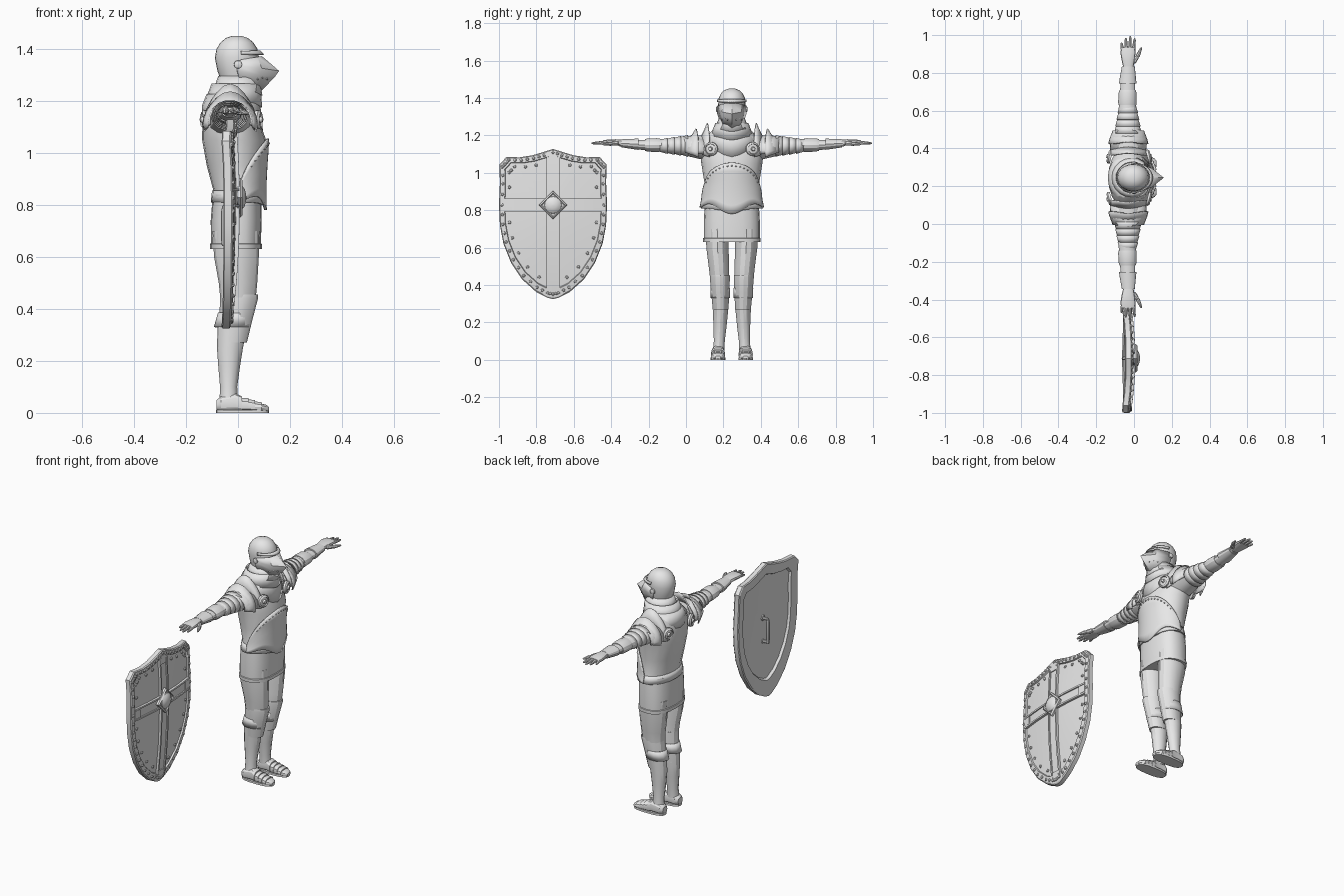
import bpy, bmesh, math
from mathutils import Vector

cube = bpy.data.objects.get("Cube")
if cube:
    bpy.data.objects.remove(cube, do_unlink=True)

steel = bpy.data.materials.new("steel_grey")
steel.use_nodes = True
steel.diffuse_color = (.8, .8, .8, 1)
steel.node_tree.nodes["Principled BSDF"].inputs["Base Color"].default_value = steel.diffuse_color

BODY = Vector((0, .245, 0))      # the figure stands beside its shield
SHIELD = Vector((0, -.711, 0))
made = []


def finish(bm, name, origin=BODY, solid=0):
    bmesh.ops.recalc_face_normals(bm, faces=bm.faces)
    mesh = bpy.data.meshes.new(name)
    bm.to_mesh(mesh)
    bm.free()
    mesh.materials.append(steel)
    ob = bpy.data.objects.new(name, mesh)
    ob.location = origin
    bpy.context.collection.objects.link(ob)
    if solid:
        mod = ob.modifiers.new("thickness", 'SOLIDIFY')
        mod.thickness, mod.offset = solid, 0
    made.append(ob)
    return ob


def skin(bm, rows, closed=True):
    """Bridge successive rows of points with quads."""
    rows = [[bm.verts.new(p) for p in row] for row in rows]
    for a, b in zip(rows, rows[1:]):
        n = len(a)
        for i in range(n if closed else n - 1):
            j = (i + 1) % n
            bm.faces.new((a[i], a[j], b[j], b[i]))
    return rows


def loft(name, rings, axis='z', n=20, power=1, caps=True, solid=0):
    """Rings are (position, centre a, centre b, radius a, radius b, front dip)."""
    rows = []
    for pos, ca, cb, ra, rb, *dip in rings:
        row = []
        for i in range(n):
            t = math.tau * i / n
            c, s = math.cos(t), math.sin(t)
            a = ca + ra * math.copysign(abs(c) ** power, c)
            b = cb + rb * math.copysign(abs(s) ** power, s)
            p = pos - (dip[0] * max(0, c) ** 6 if dip else 0)
            row.append({'z': (a, b, p), 'y': (a, p, b), 'x': (p, a, b)}[axis])
        rows.append(row)
    bm = bmesh.new()
    rows = skin(bm, rows)
    if caps:
        bm.faces.new(rows[0])
        bm.faces.new(rows[-1])
    return finish(bm, name, solid=solid)


def turned(name, spots, normal, profile, n=8, origin=BODY):
    """Turned discs, domes or rods: a (radius, height) profile at each spot."""
    bm = bmesh.new()
    turn = Vector(normal).to_track_quat('Z', 'Y')
    for spot in spots:
        rows = [[Vector(spot) + turn @ Vector((r * math.cos(math.tau * i / n),
                 r * math.sin(math.tau * i / n), h)) for i in range(n)] for r, h in profile]
        rows = skin(bm, rows)
        bm.faces.new(rows[0])
        bm.faces.new(rows[-1])
    return finish(bm, name, origin)


def rod(name, p, q, r0, r1):
    d = Vector(q) - Vector(p)
    return turned(name, [p], d, [(r0 * .7, 0), (r0, d.length * .15), (r1, d.length * .85),
                                 (r1 * .5, d.length)])


# Torso: cuirass, lower breastplate with rivets, skirt
TORSO = [(.815, 0, 0, .097, .16, .02), (.86, 0, 0, .096, .15), (.95, -.01, 0, .11, .147),
         (1.05, -.015, 0, .123, .163), (1.12, -.027, 0, .11, .172), (1.18, -.03, 0, .1, .15),
         (1.23, -.02, 0, .085, .1)]
loft("cuirass", TORSO)


def torso_point(t, z, grow):
    for a, b in zip(TORSO, TORSO[1:]):
        if z <= b[0] or b is TORSO[-1]:
            f = (z - a[0]) / (b[0] - a[0])
            xc, rx, ry = (a[k] + (b[k] - a[k]) * f for k in (1, 3, 4))
            return Vector((xc + (rx + grow) * math.cos(t), (ry + grow) * math.sin(t), z))


def plate_top(t):
    return .83 + .225 * math.cos(t * .95) ** .8


angles = [math.radians(-90 + 7.5 * i) for i in range(25)]
bm = bmesh.new()
low = [.815 - .035 * max(0, math.cos(t)) ** 8 + .02 * math.sin(2 * t) ** 2 for t in angles]
skin(bm, [[torso_point(t, lo + (plate_top(t) - lo) * k / 6, .008) for t, lo in zip(angles, low)]
          for k in range(7)], closed=False)
finish(bm, "lower_breastplate", solid=.01)
turned("breastplate_rivets", [torso_point(t, plate_top(t) - .018, .011) for t in angles[4:-4]],
       (1, 0, 0), [(.005, 0), (.004, .004), (.002, .006)], 6)
loft("waist_flare", [(.81, 0, 0, .102, .163, .015), (.855, 0, 0, .097, .151)], caps=False, solid=.006)
loft("skirt", [(.63, -.008, 0, .1, .153), (.65, -.008, 0, .1, .154), (.652, -.008, 0, .096, .15),
               (.74, -.007, 0, .098, .15), (.84, -.004, 0, .093, .144)], power=.8)

# Collar of overlapping flared plates
loft("collar_lower", [(1.13, -.02, 0, .112, .135, .045), (1.18, -.025, 0, .11, .13, .02),
                      (1.225, -.022, 0, .095, .1)], caps=False, solid=.008)
loft("collar_middle", [(1.195, -.018, 0, .107, .112, .02), (1.265, -.008, 0, .09, .085)],
     caps=False, solid=.008)
loft("collar_upper", [(1.235, -.002, 0, .092, .088, .015), (1.295, .003, 0, .075, .064)],
     caps=False, solid=.008)
loft("neck", [(1.2, -.01, 0, .07, .07), (1.3, 0, 0, .065, .06)])

# Helmet with pointed visor
loft("helmet_skull", [(1.275, -.002, 0, .062, .058), (1.315, -.003, 0, .076, .069),
                      (1.365, -.004, 0, .085, .073), (1.4, -.004, 0, .079, .07),
                      (1.425, -.004, 0, .063, .058), (1.442, -.004, 0, .042, .04),
                      (1.45, -.004, 0, .018, .018)], n=24)
half = [[(.09, 0, 1.37), (.073, .045, 1.368), (.01, .076, 1.358)],
        [(.155, 0, 1.315), (.09, .05, 1.325), (-.003, .078, 1.335)],
        [(.14, 0, 1.295), (.085, .049, 1.3), (-.003, .075, 1.315)],
        [(.088, 0, 1.24), (.065, .045, 1.25), (.005, .064, 1.28)]]
bm = bmesh.new()
skin(bm, [[(x, -y, z) for x, y, z in reversed(r[1:])] + r for r in half], closed=False)
finish(bm, "visor", solid=.006)
bm = bmesh.new()
skin(bm, [[(grow * math.cos(t) + .0, .077 * math.sin(t), z) for t in angles[1:-1]]
          for z, grow in ((1.392, .083), (1.378, .098))], closed=False)
finish(bm, "visor_brow", solid=.006)
for s in (1, -1):
    side = "left" if s > 0 else "right"
    turned(side + "_visor_pivot", [(0, s * .074, 1.34)], (0, s, 0), [(.016, 0), (.015, .008), (.007, .011)], 10)
    turned(side + "_visor_studs", [(.075 + .018 * i, s * (.05 - .014 * i), 1.284 + .006 * (i % 2))
                                   for i in range(3)], (1, s, 0), [(.004, 0), (.003, .005)], 6)


# Arched shoulder plates wrap over the arm
def arch(name, s, stations):
    bm = bmesh.new()
    rows = []
    for y, zc, rx, rz, peak in stations:
        row = []
        for i in range(15):
            t = math.radians(-105 + 15 * i)
            lift = max(0, math.cos(t)) ** 5
            row.append((-.03 + rx * math.sin(t), s * (y + .012 * lift), zc + rz * math.cos(t) + peak * lift))
        rows.append(row)
    skin(bm, rows, closed=False)
    finish(bm, name, solid=.007)


for s in (1, -1):
    side = "left_" if s > 0 else "right_"
    arch(side + "shoulder_wing", s, [(.155, 1.115, .09, .07, 0), (.135, 1.115, .097, .1, .01),
                                     (.118, 1.115, .1, .115, .035)])
    arch(side + "shoulder_crest", s, [(.235, 1.12, .085, .06, 0), (.2, 1.115, .098, .085, 0),
                                      (.178, 1.11, .103, .105, .02)])
    arch(side + "shoulder_cap", s, [(.13, 1.12, .092, .07, 0), (.2, 1.12, .094, .075, 0),
                                    (.25, 1.125, .08, .068, 0)])
    # Round armpit discs, front and back
    for place, x, d in (("front", .07, 1), ("back", -.12, -1)):
        turned(side + place + "_shoulder_disc", [(x, s * .11, 1.128)], (d, s * .25, 0),
               [(.037, 0), (.037, .012), (.028, .02), (.026, .014), (.012, .016), (.009, .026)], 16)

    # Arm, with stepped plates, elbow guard and cuff
    def limb(part, rings, **kw):
        loft(side + part, [(s * y, *rest) for y, *rest in rings], axis='y', n=14, **kw)

    limb("arm", [(.12, -.03, 1.13, .085, .07), (.22, -.03, 1.142, .07, .058), (.3, -.033, 1.145, .055, .04),
                 (.4, -.035, 1.148, .043, .032), (.5, -.033, 1.15, .038, .026), (.6, -.03, 1.158, .027, .017)])
    for i in range(4):
        y = .235 + .036 * i
        r = .072 - .0065 * i
        limb("arm_lame", [(y, -.032, 1.144, r, r * .8), (y + .04, -.033, 1.145, r - .012, r * .75 - .008)],
             caps=False, solid=.004)
    limb("elbow_guard", [(.385, -.035, 1.148, .047, .036), (.4, -.035, 1.148, .049, .038),
                         (.45, -.034, 1.149, .047, .036), (.465, -.034, 1.149, .042, .032)])
    limb("forearm_cuff", [(.5, -.033, 1.153, .046, .031), (.52, -.033, 1.154, .044, .029),
                          (.59, -.03, 1.158, .034, .022)])
    # Hand
    limb("palm", [(.58, -.03, 1.16, .026, .018), (.62, -.031, 1.163, .034, .017),
                  (.66, -.032, 1.164, .04, .015), (.69, -.031, 1.163, .037, .011)], power=.8)
    for i, (name, tip) in enumerate((("little", .715), ("ring", .74), ("middle", .75), ("index", .738))):
        x = -.06 + .019 * i
        rod(side + name + "_finger", (x, s * .675, 1.163), (x * 1.25 + .008, s * tip, 1.158), .0095, .0065)
    rod(side + "thumb", (-.005, s * .61, 1.16), (.02, s * .645, 1.155), .014, .011)
    rod(side + "thumb_tip", (.018, s * .64, 1.156), (.04, s * .69, 1.152), .011, .006)

    # Leg plates
    def leg(part, rings, **kw):
        loft(side + part, [(z, x, s * y, rx, ry) for z, x, y, rx, ry in rings], n=14, **kw)

    leg("thigh", [(.7, -.008, .078, .09, .062), (.6, -.006, .077, .086, .061), (.5, 0, .069, .074, .056),
                  (.42, 0, .064, .066, .052), (.36, -.008, .062, .06, .05)])
    leg("knee_guard", [(.455, .004, .064, .073, .054), (.44, .004, .064, .073, .055),
                       (.36, -.008, .062, .064, .05), (.27, -.022, .06, .056, .043)])
    leg("knee_flare", [(.385, -.011, .062, .063, .051), (.33, -.022, .061, .068, .05)], caps=False, solid=.006)
    leg("shin", [(.34, -.02, .061, .058, .046), (.25, -.031, .061, .05, .041), (.18, -.034, .063, .042, .036),
                 (.1, -.036, .067, .033, .03), (.05, -.036, .07, .035, .032)])
    # Foot armour in overlapping steps, on a flat sole
    steps = [(-.082, .03, .022, .02), (-.065, .034, .033, .03), (-.01, .04, .034, .036)]
    for x, h in ((.015, .033), (.04, .03), (.065, .026), (.09, .022)):
        steps += [(x, h, .038, h - .002), (x + .001, h - .003, .036, h - .005)]
    steps += [(.11, .017, .027, .014), (.12, .014, .014, .008)]
    loft(side + "foot", [(x, s * .074, z, ry, rz) for x, z, ry, rz in steps], axis='x', n=14, power=.8)
    loft(side + "sole", [(z, .018, s * .074, .102, .039) for z in (0, .012)], n=20, power=.75)

# Shield: outline rings shrink to the middle over a gently bowed surface
edge = [(0, 1.128), (.05, 1.112), (.11, 1.094), (.18, 1.083), (.25, 1.085), (.272, 1.06), (.287, 1.045),
        (.284, .95), (.289, .83), (.284, .72), (.265, .62), (.225, .52), (.165, .43), (.09, .363), (.03, .332)]
outline = edge + [(0, .325)] + [(-y, z) for y, z in reversed(edge[1:])]
MID = .8


def bowed(y, z, off):
    return Vector((off - .28 * y * y - .14 * (z - MID) ** 2, y, z))


def ring(scale, off):
    return [bowed(y * scale, MID + (z - MID) * scale, off) for y, z in outline]


bm = bmesh.new()
rows = skin(bm, [ring(*r) for r in ((.02, -.02), (.4, -.02), (.78, -.02), (.8, -.033), (.98, -.033), (1, -.028),
                                    (1, -.002), (.985, .003), (.9, .003), (.89, -.006), (.5, -.006), (.02, -.006))])
for row in (rows[0], rows[-1]):
    bm.faces.new(row)
finish(bm, "shield_board", SHIELD)


def strip(name, y0, y1, z0, z1, off):
    """A bowed plate laid on the shield face."""
    bm = bmesh.new()
    rows = []
    for k in range(13):
        if z1 - z0 > y1 - y0:
            z = z0 + (z1 - z0) * k / 12
            ends = [(y0, z), (y1, z)]
        else:
            y = y0 + (y1 - y0) * k / 12
            ends = [(y, z0), (y, z1)]
        a, b = ends
        rows.append([bowed(*a, -.012), bowed(*b, -.012), bowed(*b, off), bowed(*a, off)])
    rows = skin(bm, rows)
    bm.faces.new(rows[0])
    bm.faces.new(rows[-1])
    finish(bm, name, SHIELD)


BAR = .828
strip("cross_upright", -.03, .03, .365, 1.09, .0)
strip("cross_bar", -.262, .262, BAR - .03, BAR + .03, .0)
for s in (1, -1):
    strip("upright_rib", s * .031 - .005, s * .031 + .005, .365, 1.09, .007)
    strip("bar_rib", -.262, .262, BAR + s * .031 - .005, BAR + s * .031 + .005, .007)
    strip("bar_clamp", s * .24 - .022, s * .24 + .022, BAR - .024, BAR + .024, .006)
strip("top_clamp", -.024, .024, 1.05, 1.1, .006)
strip("bottom_clamp", -.024, .024, .36, .4, .006)

# Boss: a stepped diamond with a dome
turned("boss_diamond", [(-.004, 0, BAR)], (1, 0, 0), [(.076, 0), (.076, .014), (.066, .022), (.058, .016)], 4, SHIELD)
turned("boss_dome", [(.008, 0, BAR)], (1, 0, 0), [(.047, 0), (.045, .008), (.034, .017), (.018, .022), (.004, .024)], 16, SHIELD)

# Rivets along the rim, and inside it
RIVET = [(.009, -.002), (.008, .004), (.004, .007)]
spots = [a.lerp(b, .5) for a, b in zip(ring(.945, .003), ring(.945, .003)[1:])] + ring(.945, .003)
turned("rim_rivets", spots, (1, 0, 0), RIVET, 8, SHIELD)
inner = [p for p in ring(.82, -.006) if abs(p.y) > .06 and abs(p.z - BAR) > .06]
turned("panel_rivets", inner, (1, 0, 0), RIVET, 8, SHIELD)

# Grip on the back of the shield
top, bottom, out = .79, .65, -.055
for z in (top, bottom):
    rod("grip_post", (-.015, 0, z), (out, 0, z), .009, .009).location = SHIELD
    turned("grip_mount", [(-.018, 0, z)], (-1, 0, 0), [(.018, 0), (.016, .008)], 8, SHIELD)
rod("grip_bar", (out, 0, bottom - .008), (out, 0, top + .008), .01, .01).location = SHIELD

# Smooth shading with sharp plate edges
bpy.ops.object.select_all(action='DESELECT')
for ob in made:
    ob.select_set(True)
bpy.context.view_layer.objects.active = made[0]
bpy.ops.object.shade_smooth_by_angle(angle=math.radians(28))
